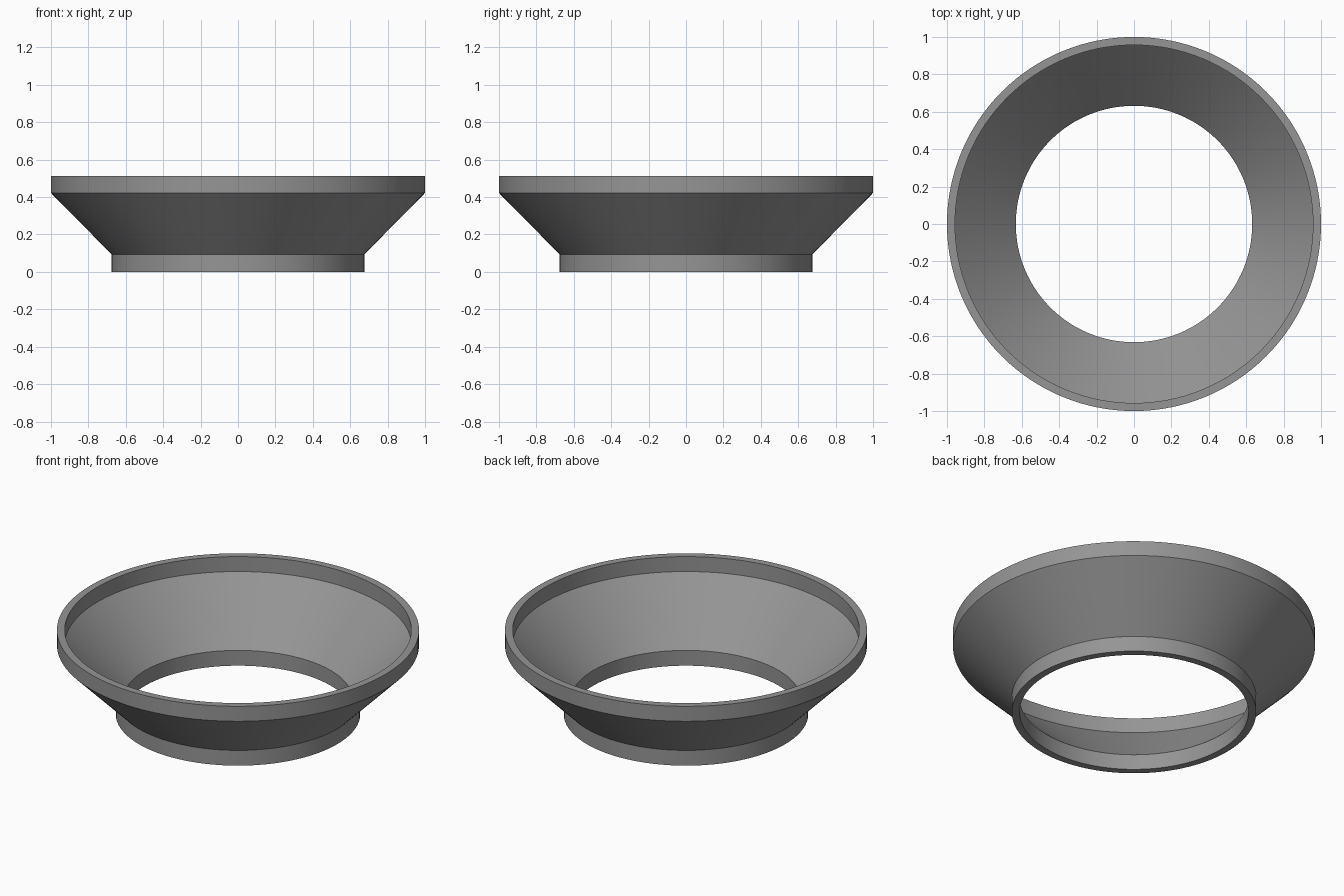
import bpy, bmesh, math

if "Cube" in bpy.data.objects:
    bpy.data.objects.remove(bpy.data.objects["Cube"])

SEGMENTS = 128

# Wall cross-section (radius, height): collar, flared cone, rim, then back down inside
profile = [
    (0.675, 0.0), (0.675, 0.093), (1.0, 0.422), (1.0, 0.513),
    (0.957, 0.513), (0.957, 0.422), (0.632, 0.093), (0.632, 0.0),
]

# Revolve the cross-section into a closed ring
bm = bmesh.new()
rings = []
for i in range(SEGMENTS):
    a = 2 * math.pi * i / SEGMENTS
    rings.append([bm.verts.new((r * math.cos(a), r * math.sin(a), z)) for r, z in profile])
n = len(profile)
for i in range(SEGMENTS):
    a, b = rings[i], rings[(i + 1) % SEGMENTS]
    for j in range(n):
        k = (j + 1) % n
        bm.faces.new((a[j], b[j], b[k], a[k]))
bmesh.ops.recalc_face_normals(bm, faces=bm.faces)

mesh = bpy.data.meshes.new("flared_adapter_ring")
bm.to_mesh(mesh)
bm.free()
ring = bpy.data.objects.new("flared_adapter_ring", mesh)
bpy.context.collection.objects.link(ring)

# Single grey colour
grey = bpy.data.materials.new("mid_grey")
grey.diffuse_color = (0.3, 0.3, 0.3, 1.0)
grey.use_nodes = True
grey.node_tree.nodes["Principled BSDF"].inputs["Base Color"].default_value = grey.diffuse_color
mesh.materials.append(grey)

# Smooth round walls with crisp edges
bpy.context.view_layer.objects.active = ring
ring.select_set(True)
bpy.ops.object.shade_smooth_by_angle(angle=math.radians(30))
